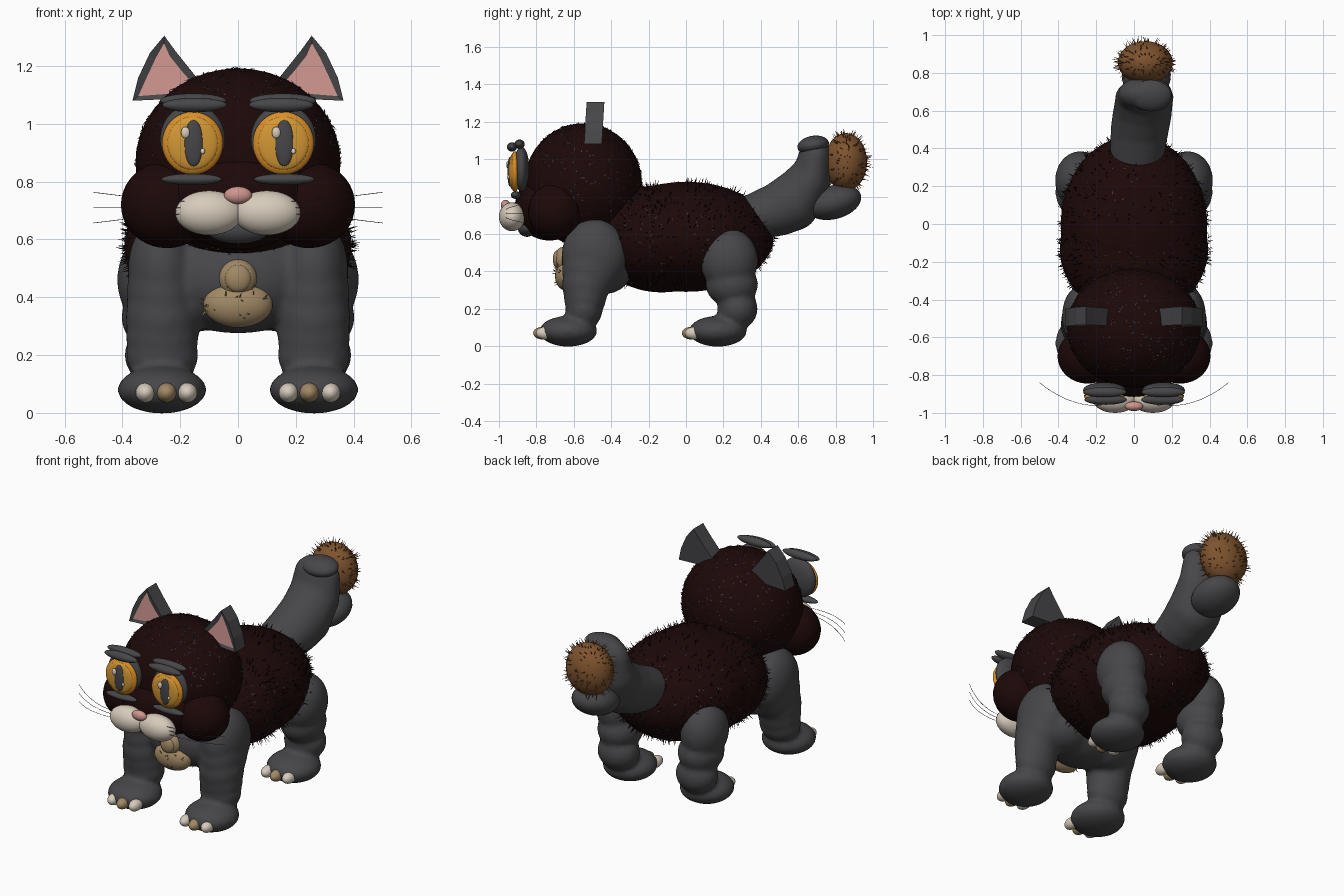
import bpy, bmesh, math, random
from mathutils import Vector, Matrix

random.seed(4)
old = bpy.data.objects.get("Cube")
if old:
    bpy.data.objects.remove(old, do_unlink=True)


def material(name, r, g, b):
    m = bpy.data.materials.new(name)
    m.use_nodes = True
    m.diffuse_color = (r, g, b, 1)
    shader = m.node_tree.nodes["Principled BSDF"]
    shader.inputs["Base Color"].default_value = (r, g, b, 1)
    shader.inputs["Roughness"].default_value = 0.7
    return m


MAROON = material("dark maroon fur", 0.012, 0.0025, 0.0025)
GREY = material("charcoal grey", 0.062, 0.062, 0.067)
BROWN = material("tail tip brown", 0.21, 0.087, 0.027)
ORANGE = material("eye orange", 0.69, 0.27, 0.02)
AMBER = material("iris amber", 0.65, 0.31, 0.035)
CREAM = material("cream", 0.68, 0.6, 0.5)
TAN = material("tan", 0.36, 0.25, 0.13)
PINK = material("soft pink", 0.62, 0.3, 0.27)


def finish(name, bm, mats, smooth=True):
    bmesh.ops.recalc_face_normals(bm, faces=bm.faces)
    me = bpy.data.meshes.new(name)
    for f in bm.faces:
        f.smooth = smooth
    bm.to_mesh(me)
    bm.free()
    for m in mats:
        me.materials.append(m)
    ob = bpy.data.objects.new(name, me)
    bpy.context.scene.collection.objects.link(ob)
    return ob


def add_ball(bm, c, r, tilt=0):
    mat = (Matrix.Translation(c) @ Matrix.Rotation(math.radians(tilt), 4, 'X')
           @ Matrix.Diagonal((*r, 1)))
    bmesh.ops.create_uvsphere(bm, u_segments=32, v_segments=20, radius=1, matrix=mat)


def ball(name, c, r, mat, tilt=0):
    bm = bmesh.new()
    add_ball(bm, c, r, tilt)
    return finish(name, bm, [mat])


def chain(keys, n=3):
    """Fill in ellipsoids between neighbouring key ellipsoids."""
    out = [keys[-1]]
    for (c0, r0), (c1, r1) in zip(keys, keys[1:]):
        for i in range(n):
            out.append((Vector(c0).lerp(Vector(c1), i / n), Vector(r0).lerp(Vector(r1), i / n)))
    return out


def fused(name, blobs, mat, steps=4):
    """Overlapping ellipsoids melted into one soft skin."""
    bm = bmesh.new()
    for c, r in blobs:
        add_ball(bm, c, r)
    ob = finish(name, bm, [mat])
    rm = ob.modifiers.new("melt", 'REMESH')
    rm.mode = 'VOXEL'
    rm.voxel_size = 0.016
    rm.use_smooth_shade = True
    sm = ob.modifiers.new("soften", 'SMOOTH')
    sm.factor = 0.5
    sm.iterations = steps
    return ob


def fur(name, c, r, count, length, rise, mat, keep=lambda p: True):
    """Scatter thin spikes over an ellipsoid; a low rise combs them flat."""
    bm = bmesh.new()
    for _ in range(count):
        d = Vector([random.gauss(0, 1) for _ in range(3)]).normalized()
        p = Vector(c) + Vector([a * b for a, b in zip(d, r)])
        if not keep(p):
            continue
        n = Vector([a / b for a, b in zip(d, r)]).normalized()
        side = Matrix.Rotation(random.uniform(0, math.tau), 3, n) @ n.orthogonal().normalized()
        way = (n * rise + side * random.uniform(0.3, 1) * (1 - rise)).normalized()
        tip = bm.verts.new(p + way * length * random.uniform(0.5, 1))
        u = way.orthogonal().normalized() * 0.0032
        base = [bm.verts.new(p + Matrix.Rotation(k * math.tau / 3, 3, way) @ u)
                for k in range(3)]
        bm.faces.new(base)
        for k in range(3):
            bm.faces.new((base[k], base[(k + 1) % 3], tip))
    return finish(name, bm, [mat], False)


# Torso and head
REAR = ((0, 0, 0.585), (0.39, 0.47, 0.295))
FORE = ((0, -0.13, 0.575), (0.395, 0.37, 0.288))
HEAD = ((0, -0.55, 0.865), (0.355, 0.315, 0.327))
fused("torso", [REAR, FORE], MAROON)
ball("head", *HEAD, MAROON)
ball("face_base", (0, -0.73, 0.745), (0.25, 0.185, 0.18), MAROON)
ball("chin", (0, -0.85, 0.635), (0.11, 0.05, 0.05), GREY)
for shell, part, test in ((REAR, "rear", lambda p: p.y > 0 and p.z > 0.33),
                          (FORE, "fore", lambda p: -0.36 < p.y < 0 and p.z > 0.33)):
    fur(part + "_dark_fur", *shell, 700, 0.038, 0.75, MAROON, test)
    fur(part + "_grey_fur", *shell, 700, 0.028, 0.2, GREY, test)
fur("head_grey_fur", *HEAD, 900, 0.022, 0.15, GREY, lambda p: p.y > -0.78)

# Chest with both front legs as one skin
chest = [((0, -0.46, 0.47), (0.32, 0.2, 0.195)), ((0, -0.5, 0.46), (0.26, 0.17, 0.18))]
for s in (-1, 1):
    chest += chain([((s * 0.262, -0.49, 0.49), (0.12, 0.175, 0.19)),
                    ((s * 0.262, -0.535, 0.33), (0.127, 0.128, 0.14)),
                    ((s * 0.262, -0.545, 0.2), (0.125, 0.1, 0.11))], 2)
    chest += [((s * 0.15, -0.43, 0.41), (0.16, 0.14, 0.13)),
              ((s * 0.263, -0.63, 0.08), (0.154, 0.155, 0.082))]
fused("chest_and_front_legs", chest, GREY, 4)

for s, side in ((1, "left"), (-1, "right")):
    # Hind leg
    fused(side + "_hind_leg", [((s * 0.288, 0.23, 0.46), (0.13, 0.155, 0.17)),
                               ((s * 0.275, 0.245, 0.33), (0.128, 0.14, 0.12)),
                               ((s * 0.268, 0.275, 0.2), (0.125, 0.108, 0.11)),
                               ((s * 0.263, 0.17, 0.08), (0.154, 0.155, 0.082))], GREY, 2)
    # Toes
    for end, y in (("front", -0.75), ("hind", 0.045)):
        for i, x in enumerate((0.175, 0.247, 0.32)):
            mid = i == 1
            ball(f"{side}_{end}_toe_{i + 1}", (s * x, y - 0.015 * mid, 0.07),
                 (0.034, 0.052, 0.034), TAN if mid else CREAM)

    # Cheek and muzzle
    cheek = ((s * 0.245, -0.7, 0.72), (0.16, 0.145, 0.15))
    ball(side + "_cheek", *cheek, MAROON)
    ball(side + "_muzzle", (s * 0.1, -0.93, 0.692), (0.117, 0.07, 0.077), CREAM)

    # Eye, built from stacked lenses; glints sit on the same side of both pupils
    x = s * 0.157
    ball(side + "_eye_socket", (x, -0.88, 0.947), (0.113, 0.042, 0.12), GREY)
    ball(side + "_eye_rim", (x, -0.915, 0.933), (0.106, 0.03, 0.109), ORANGE)
    ball(side + "_iris", (x, -0.93, 0.933), (0.088, 0.018, 0.092), AMBER)
    ball(side + "_pupil", (x + 0.003, -0.941, 0.933), (0.034, 0.014, 0.08), GREY)
    ball(side + "_large_glint", (x - 0.025, -0.952, 0.97), (0.015, 0.009, 0.02), CREAM)
    ball(side + "_small_glint", (x + 0.035, -0.95, 0.905), (0.008, 0.007, 0.01), CREAM)
    ball(side + "_upper_lid", (s * 0.15, -0.93, 1.065), (0.112, 0.027, 0.025), GREY)
    ball(side + "_brow", (s * 0.155, -0.89, 1.08), (0.115, 0.027, 0.025), GREY)
    ball(side + "_lower_lid", (s * 0.16, -0.91, 0.808), (0.105, 0.027, 0.02), GREY)

    # Ear: thick rounded triangle with a recessed pink front
    outline = [(0.365, 1.08), (0.345, 1.16), (0.305, 1.245), (0.255, 1.305),
               (0.215, 1.25), (0.175, 1.2), (0.135, 1.15), (0.15, 1.09)]
    bm = bmesh.new()
    front = bm.faces.new([bm.verts.new((s * a, -0.545 + (z - 1.08) * 0.06, z))
                          for a, z in outline])
    back = bmesh.ops.extrude_face_region(bm, geom=[front], use_keep_orig=True)["geom"]
    bmesh.ops.translate(bm, vec=(0, 0.095, 0),
                        verts=[v for v in back if isinstance(v, bmesh.types.BMVert)])
    bmesh.ops.recalc_face_normals(bm, faces=bm.faces)
    bmesh.ops.inset_region(bm, faces=[front], thickness=0.026, depth=-0.008)
    front.material_index = 1
    finish(side + "_ear", bm, [GREY, PINK], False)

    # Whiskers
    whiskers = bpy.data.curves.new(side + "_whiskers", 'CURVE')
    whiskers.dimensions = '3D'
    whiskers.bevel_depth = 0.0012
    whiskers.bevel_resolution = 1
    whiskers.materials.append(GREY)
    for k in (-1, 0, 1):
        z = 0.71 + k * 0.02
        sp = whiskers.splines.new('NURBS')
        sp.points.add(3)
        path = [(0.12, -0.95, z), (0.25, -0.985, z), (0.39, -0.93, z + k * 0.02),
                (0.5, -0.84, z + k * 0.033)]
        for pt, (a, b, c) in zip(sp.points, path):
            pt.co = (s * a, b, c, 1)
        sp.use_endpoint_u = True
        sp.order_u = 4
    bpy.context.scene.collection.objects.link(
        bpy.data.objects.new(side + "_whiskers", whiskers))

ball("nose", (0, -0.965, 0.753), (0.048, 0.025, 0.03), PINK)

# Chest tuft
TUFT = ((0, -0.635, 0.375), (0.12, 0.065, 0.08))
ball("chest_tuft_base", *TUFT, TAN)
ball("chest_tuft_knot", (0, -0.655, 0.465), (0.066, 0.05, 0.066), TAN)
ball("chest_tuft_button", (0, -0.69, 0.465), (0.045, 0.022, 0.047), TAN)
fur("chest_tuft_fur", *TUFT, 70, 0.03, 0.6, TAN, lambda p: p.y < -0.62 and p.z > 0.33)

# Tail, its curled end and furry tip
fused("tail", chain([((0.015, 0.36, 0.69), (0.145, 0.12, 0.125)),
                     ((0.03, 0.5, 0.735), (0.155, 0.14, 0.145)),
                     ((0.045, 0.59, 0.785), (0.157, 0.13, 0.165)),
                     ((0.055, 0.67, 0.89), (0.155, 0.105, 0.14)),
                     ((0.06, 0.69, 1.0), (0.145, 0.09, 0.125))]), GREY, 6)
ball("tail_curl", (0.09, 0.68, 1.075), (0.11, 0.085, 0.05), GREY, 10)
ball("tail_lobe", (0.065, 0.79, 0.77), (0.13, 0.15, 0.09), GREY, 15)
TIP = ((0.06, 0.855, 0.985), (0.145, 0.113, 0.155))
ball("tail_tip", *TIP, BROWN)
fur("tail_tip_fur", *TIP, 220, 0.04, 0.7, BROWN, lambda p: p.y > 0.78)
